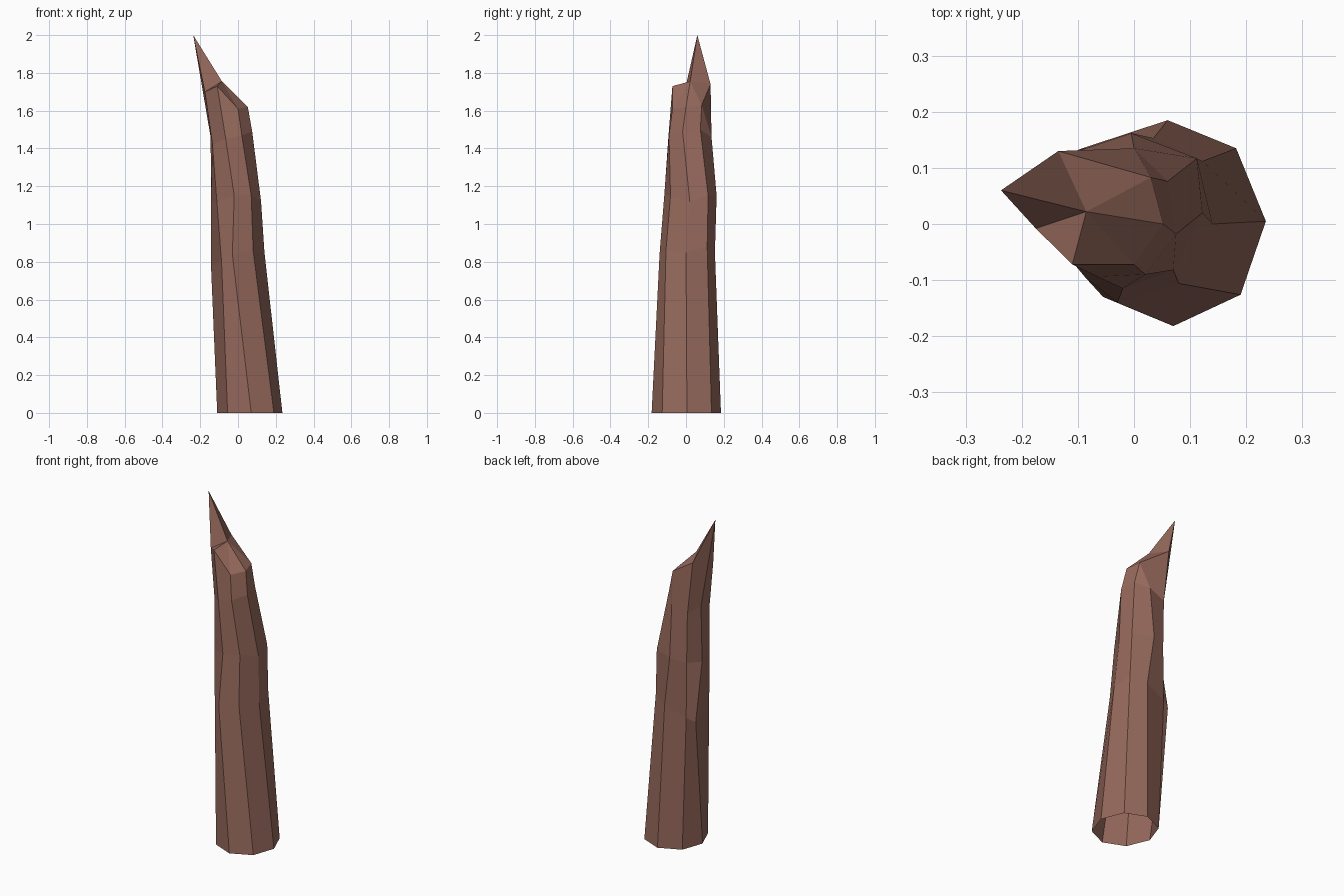
import bpy, bmesh

bark = bpy.data.materials.new("reddish_brown_bark")
bark.diffuse_color = (0.305, 0.141, 0.107, 1)

# Eight columns around the trunk, each running from the base to the broken top
columns = [
    [(.235, .005, 0), (.14, 0, .85), (.122, .02, 1.12), (.075, -.018, 1.49), (.052, 0, 1.62)],
    [(.182, .135, 0), (.122, .112, .88), (.112, .117, 1.15), (.06, .076, 1.50), (.03, .083, 1.63)],
    [(.06, .185, 0), (.035, .153, .85), (-.005, .162, 1.15), (0, .135, 1.46), (.03, .083, 1.63)],
    [(-.065, .128, 0), (-.095, .134, .80), (-.095, .13, 1.13), (-.10, .13, 1.42), (-.135, .13, 1.74)],
    [(-.11, 0, 0), (-.143, .112, .78), (-.142, .05, 1.12), (-.145, .065, 1.46), (-.237, .06, 2.0)],
    [(-.055, -.13, 0), (-.087, -.095, .80), (-.112, -.065, 1.12), (-.135, -.03, 1.42), (-.175, -.008, 1.70)],
    [(.07, -.182, 0), (-.03, -.14, .84), (-.02, -.115, 1.15), (-.065, -.094, 1.45), (-.11, -.072, 1.73)],
    [(.19, -.126, 0), (.08, -.106, .86), (.07, -.082, 1.15), (.02, -.09, 1.47), (0, -.072, 1.61)],
]

bm = bmesh.new()
grid = [[bm.verts.new(p) for p in col] for col in columns]
n = len(grid)

# Bark walls; the base stays open
for i in range(n):
    a, b = grid[i], grid[(i + 1) % n]
    for k in range(4):
        bm.faces.new((a[k], b[k], b[k + 1], a[k + 1]))

# Splintered top, fanned around its inner break point
peak = bm.verts.new((-.085, .022, 1.755))
for i in range(n):
    if i != 1:  # columns 1 and 2 meet at the same point
        bm.faces.new((grid[i][4], grid[(i + 1) % n][4], peak))

bmesh.ops.remove_doubles(bm, verts=bm.verts[:], dist=0.0005)
bmesh.ops.recalc_face_normals(bm, faces=bm.faces[:])

mesh = bpy.data.meshes.new("broken_trunk")
bm.to_mesh(mesh)
bm.free()
mesh.materials.append(bark)
trunk = bpy.data.objects.new("broken_trunk", mesh)
bpy.context.collection.objects.link(trunk)
